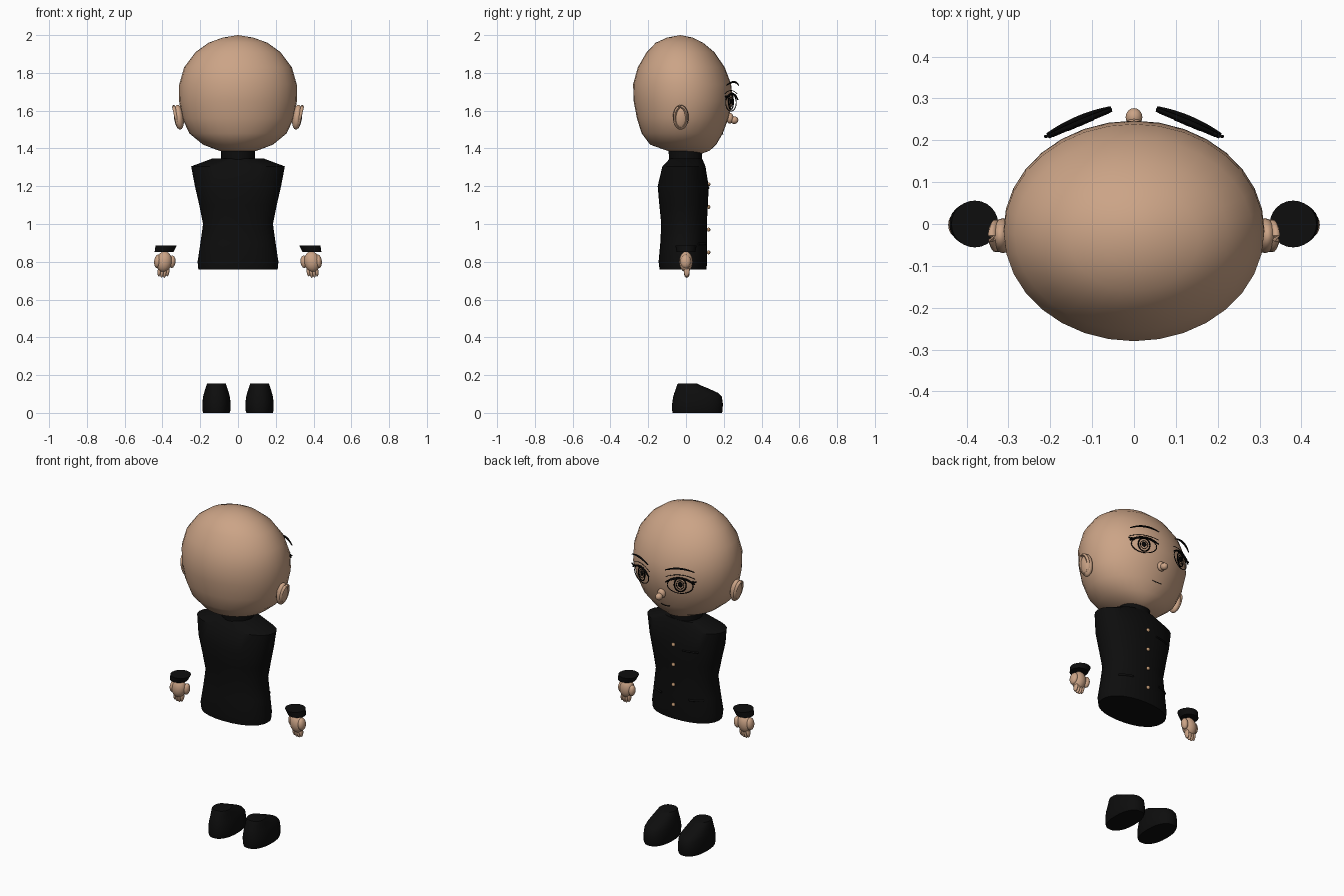
import bpy, bmesh, math
from mathutils import Vector, Matrix

if "Cube" in bpy.data.objects:
    bpy.data.objects.remove(bpy.data.objects["Cube"])


def material(name, rgb):
    m = bpy.data.materials.new(name)
    m.diffuse_color = (*rgb, 1)
    m.use_nodes = True
    m.node_tree.nodes["Principled BSDF"].inputs["Base Color"].default_value = m.diffuse_color
    return m


SKIN = material("skin", (0.60, 0.37, 0.24))
BLACK = material("black cloth", (0.004, 0.004, 0.004))
INK = material("ink", (0.002, 0.002, 0.002))
BRASS = material("brass", (0.52, 0.31, 0.17))


def finish(bm, name, mat, angle=40):
    bmesh.ops.recalc_face_normals(bm, faces=bm.faces)
    me = bpy.data.meshes.new(name)
    bm.to_mesh(me)
    bm.free()
    me.materials.append(mat)
    ob = bpy.data.objects.new(name, me)
    bpy.context.collection.objects.link(ob)
    bpy.ops.object.select_all(action='DESELECT')
    ob.select_set(True)
    bpy.context.view_layer.objects.active = ob
    bpy.ops.object.shade_smooth_by_angle(angle=math.radians(angle))
    return ob


def loft(name, mat, rings, n=28, cx=0, power=2.0, poles=None, angle=40):
    """Stack oval rings (z, half width, back y, front y), capped or closed to poles."""
    bm = bmesh.new()
    rows = []
    for z, hw, y0, y1 in rings:
        row = []
        for i in range(n):
            a = 2 * math.pi * i / n
            c, s = math.cos(a), math.sin(a)
            c = math.copysign(abs(c) ** (2 / power), c)
            s = math.copysign(abs(s) ** (2 / power), s)
            row.append(bm.verts.new((cx + hw * c, (y0 + y1) / 2 + (y1 - y0) / 2 * s, z)))
        rows.append(row)
    for a, b in zip(rows, rows[1:]):
        for i in range(n):
            j = (i + 1) % n
            bm.faces.new((a[i], a[j], b[j], b[i]))
    if poles:
        for row, (y, z) in zip((rows[0], rows[-1]), poles):
            p = bm.verts.new((cx, y, z))
            for i in range(n):
                bm.faces.new((row[i], row[(i + 1) % n], p))
    else:
        bm.faces.new(rows[0])
        bm.faces.new(rows[-1])
    return finish(bm, name, mat, angle)


def ball(name, mat, loc, size, tilt=0, seg=16):
    """Ellipsoid, tilted about the y axis."""
    bm = bmesh.new()
    m = Matrix.Translation(loc) @ Matrix.Rotation(tilt, 4, 'Y') @ Matrix.Diagonal((*size, 1))
    bmesh.ops.create_uvsphere(bm, u_segments=seg, v_segments=seg * 3 // 4, radius=1, matrix=m)
    return finish(bm, name, mat, 60)


def stroke(name, mat, pts, r, closed=False, ends=1.0):
    """Thin round tube through points; ends below 1 taper it."""
    bm = bmesh.new()
    pts = [Vector(p) for p in pts]
    n, k, rows = len(pts), 6, []
    for i, p in enumerate(pts):
        a = pts[i - 1] if (i or closed) else p
        b = pts[(i + 1) % n] if (i < n - 1 or closed) else p
        t = (b - a).normalized()
        u = t.cross(Vector((0, 1, 0)) if abs(t.y) < .9 else Vector((0, 0, 1))).normalized()
        v = t.cross(u)
        w = r if closed else r * (ends + (1 - ends) * math.sin(math.pi * i / (n - 1)))
        rows.append([bm.verts.new(p + w * (u * math.cos(j * math.tau / k) + v * math.sin(j * math.tau / k)))
                     for j in range(k)])
    for i in range(n if closed else n - 1):
        a, b = rows[i], rows[(i + 1) % n]
        for j in range(k):
            bm.faces.new((a[j], a[(j + 1) % k], b[(j + 1) % k], b[j]))
    if not closed:
        bm.faces.new(rows[0])
        bm.faces.new(rows[-1])
    return finish(bm, name, mat, 60)


# Head
loft("head", SKIN, [
    (1.388, .10, -.10, .125), (1.42, .185, -.19, .16), (1.48, .258, -.235, .195),
    (1.56, .295, -.26, .225), (1.65, .312, -.277, .247), (1.74, .311, -.28, .239),
    (1.83, .285, -.255, .205), (1.91, .225, -.208, .15), (1.96, .155, -.16, .09),
    (1.987, .08, -.10, .035)], n=32, poles=[(.055, 1.362), (-.03, 2.0)], angle=80)
ball("nose", SKIN, (0, .255, 1.55), (.02, .022, .02))
ball("nose_base", SKIN, (0, .232, 1.56), (.024, .02, .028))
stroke("mouth", INK, [(x, .197 - x * x * 4, 1.475 + x * x * 3)
                      for x in (-.03, -.015, 0, .015, .03)], .0025)

# Jacket
loft("jacket", BLACK, [
    (.76, .21, -.14, .108), (.80, .214, -.145, .112), (.90, .199, -.136, .111),
    (1.0, .185, -.131, .11), (1.1, .205, -.141, .116), (1.2, .228, -.15, .12),
    (1.305, .248, -.125, .103), (1.347, .135, -.085, .085)], power=2.2)
loft("collar", BLACK, [(1.33, .09, -.09, .085), (1.392, .09, -.092, .085)], n=24)
for i, z in enumerate((.85, .97, 1.09, 1.21)):
    ball(f"button_{i + 1}", BRASS, (0, .12, z), (.011, .009, .011), seg=10)


def chest_y(x, hw, y0, y1):
    return (y0 + y1) / 2 + (y1 - y0) / 2 * (1 - abs(x / hw) ** 2.2) ** (1 / 2.2) + .003


stroke("chest_pocket", BLACK, [(x, chest_y(x, .228, -.15, .12), 1.19)
                              for x in (-.15, -.12, -.09, -.06)], .005)

for s, side in ((-1, "left"), (1, "right")):
    stroke(f"{side}_pocket", BLACK, [(s * x, chest_y(x, .199, -.136, .111), .895)
                                    for x in (.09, .115, .14, .165)], .006)

    # Ears with a raised rim
    ball(f"{side}_ear", SKIN, (s * .313, -.028, 1.565), (.026, .042, .066), s * .12)
    rim = [(s * (.328 + .012 * math.sin(a)), -.028 + .031 * math.cos(a), 1.568 + .053 * math.sin(a))
           for a in (math.tau * i / 20 for i in range(20))]
    stroke(f"{side}_ear_rim", SKIN, rim, .009, closed=True)

    # Eyes drawn on a slanted plane just off the face
    def on_face(u, v, out=0.0):
        return (s * (.128 + .92 * u + .39 * out), .238 - .39 * u + .92 * out, 1.647 + v)

    def oval(name, ru, rv, r, v0=0.0, n=24):
        stroke(f"{side}_{name}", INK, [on_face(ru * math.cos(math.tau * i / n),
               v0 + rv * math.sin(math.tau * i / n)) for i in range(n)], r, closed=True)

    span = [i / 5 - 1 for i in range(11)]
    oval("eye_outline", .072, .046, .0025, -.004)
    oval("iris", .033, .04, .0035)
    oval("iris_inner", .021, .025, .0018)
    bm = bmesh.new()
    bmesh.ops.create_uvsphere(bm, u_segments=14, v_segments=8, radius=1,
                              matrix=Matrix.Translation(on_face(0, .002))
                              @ Matrix.Rotation(-s * .40, 4, 'Z')
                              @ Matrix.Diagonal((.013, .004, .016, 1)))
    finish(bm, f"{side}_pupil", INK, 60)
    stroke(f"{side}_upper_lash", INK, [on_face(.082 * t, .042 - .030 * t * t, .005)
                                      for t in span], .007, ends=.5)
    stroke(f"{side}_lid_fold", INK, [on_face(.082 * t, .060 - .018 * t * t) for t in span], .0018)
    for i, u in enumerate((.06, .074)):
        stroke(f"{side}_lash_tip_{i}", INK, [on_face(u, .022, .004), on_face(u + .016, .030, .006)], .004)
    stroke(f"{side}_eyebrow", INK, [on_face(.082 * t, .105 - .018 * t * t, .016 - .006 * t * t)
                                   for t in span], .006, ends=.45)

    # Cuffs, slightly flared at the top
    bm = bmesh.new()
    bmesh.ops.create_cone(bm, cap_ends=True, segments=24, radius1=.05, radius2=.056, depth=.032,
                          matrix=Matrix.Translation((s * .386, 0, .869)))
    for v in bm.verts:
        v.co.x -= s * (v.co.z - .869) * .35
    finish(bm, f"{side}_cuff", BLACK)

    # Hands
    ball(f"{side}_palm", SKIN, (s * .392, 0, .80), (.042, .036, .055), -s * .15)
    ball(f"{side}_thumb", SKIN, (s * .349, .012, .80), (.018, .021, .033), -s * .1)
    ball(f"{side}_hand_edge", SKIN, (s * .425, -.002, .802), (.019, .028, .036), -s * .1)
    for i, (x, z) in enumerate(((.372, .752), (.387, .745), (.402, .745), (.416, .752))):
        ball(f"{side}_finger_{i + 1}", SKIN, (s * x, .004, z), (.0095, .016, .03), -s * .12, seg=12)

    # Shoes
    loft(f"{side}_shoe", BLACK, [
        (0, .070, -.07, .19), (.012, .074, -.073, .194), (.05, .075, -.073, .195),
        (.085, .071, -.068, .19), (.105, .066, -.062, .172), (.13, .058, -.053, .117),
        (.148, .052, -.047, .072), (.155, .049, -.043, .06)], cx=s * .114, power=2.3)
